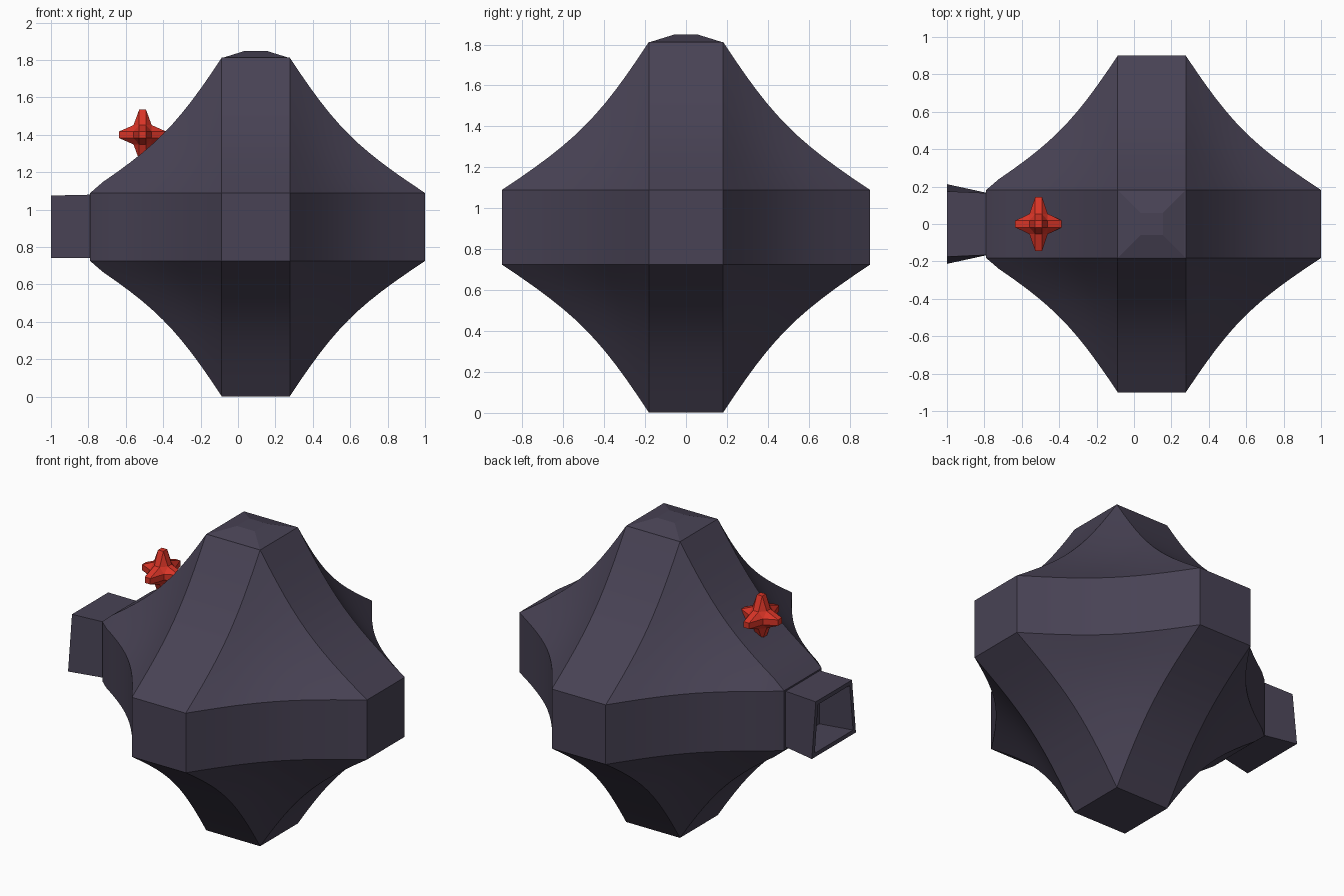
import bpy, bmesh, math
from itertools import product

if "Cube" in bpy.data.objects:
    bpy.data.objects.remove(bpy.data.objects["Cube"])


def material(name, rgb):
    m = bpy.data.materials.new(name)
    m.diffuse_color = (*rgb, 1)
    m.use_nodes = True
    m.node_tree.nodes["Principled BSDF"].inputs["Base Color"].default_value = m.diffuse_color
    return m


dark = material("dark_slate", (0.065, 0.055, 0.09))
red = material("red", (0.7, 0.035, 0.02))


def finish(bm, name, mat, angle=None):
    bmesh.ops.recalc_face_normals(bm, faces=bm.faces)
    me = bpy.data.meshes.new(name)
    bm.to_mesh(me)
    bm.free()
    ob = bpy.data.objects.new(name, me)
    bpy.context.collection.objects.link(ob)
    me.materials.append(mat)
    if angle:
        bpy.ops.object.select_all(action='DESELECT')
        ob.select_set(True)
        bpy.context.view_layer.objects.active = ob
        bpy.ops.object.shade_smooth_by_angle(angle=math.radians(angle))
    return ob


def six_point_solid(name, centre, reach, flat, n, sag, mat, angle=None):
    """Six square ends joined by concave strips and eight concave corner patches."""
    bm = bmesh.new()
    V = {}
    signs = list(product((-1, 1), repeat=3))
    idx = [(i, j, n - i - j) for i in range(n + 1) for j in range(n + 1 - i)]
    for s in signs:
        for t in idx:
            a, b, c = (q / n for q in t)
            f = 1 - sag * (a * b + b * c + c * a)
            V[t, s] = bm.verts.new([centre[k] + s[k] * (flat + (reach[k] - flat) * f * t[k] / n)
                                    for k in range(3)])
        # corner patch
        for i, j, k in idx:
            if k > 0:
                bm.faces.new([V[t, s] for t in ((i, j, k), (i + 1, j, k - 1), (i, j + 1, k - 1))])
            if k > 1:
                bm.faces.new([V[t, s] for t in ((i + 1, j, k - 1), (i + 1, j + 1, k - 2), (i, j + 1, k - 1))])
    for ax in range(3):
        u, v = (ax + 1) % 3, (ax + 2) % 3

        def sign(a, b, c):
            s = [0] * 3
            s[ax], s[u], s[v] = a, b, c
            return tuple(s)

        def step(q):
            t = [0] * 3
            t[u], t[v] = q, n - q
            return tuple(t)
        # strips running along the plane across this axis
        for b, c in product((-1, 1), repeat=2):
            for q in range(n):
                lo, hi = sign(-1, b, c), sign(1, b, c)
                bm.faces.new([V[step(q), lo], V[step(q), hi], V[step(q + 1), hi], V[step(q + 1), lo]])
        # square ends
        tip = tuple(n if k == ax else 0 for k in range(3))
        for a in (-1, 1):
            bm.faces.new([V[tip, sign(a, b, c)] for b, c in ((-1, -1), (1, -1), (1, 1), (-1, 1))])
    return finish(bm, name, mat, angle)


def loft(name, rings, mat, close_start=True, close_end=True):
    bm = bmesh.new()
    R = [[bm.verts.new(p) for p in r] for r in rings]
    for p, q in zip(R, R[1:]):
        for i in range(4):
            j = (i + 1) % 4
            bm.faces.new([p[i], p[j], q[j], q[i]])
    if close_start:
        bm.faces.new(R[0])
    if close_end:
        bm.faces.new(R[-1])
    return finish(bm, name, mat)


# Main body, left end trimmed where the spout joins
body = six_point_solid("body", (0.095, 0, 0.907), (0.905, 0.9, 0.905), 0.182, 12, 0.52, dark, 25)
for v in body.data.vertices:
    v.co.x = max(v.co.x, -0.79)


# Low bevelled cap on top
def square(h, z):
    return [(0.095 + h * a, h * b, z) for a, b in ((-1, -1), (1, -1), (1, 1), (-1, 1))]


loft("top_cap", [square(0.182, 1.81), square(0.06, 1.848)], dark)


# Hollow square spout, flaring at its lower edge
def end(x, top, bottom, z0, z1):
    return [(x, -bottom, z0), (x, bottom, z0), (x, top, z1), (x, -top, z1)]


loft("spout", [end(-0.78, 0.165, 0.165, 0.74, 1.08),
               end(-1.0, 0.175, 0.213, 0.74, 1.075),
               end(-1.0, 0.152, 0.185, 0.765, 1.05),
               end(-0.80, 0.145, 0.145, 0.765, 1.055)], dark)

# Small red six-pointed star
six_point_solid("star", (-0.51, 0, 1.4), (0.125, 0.145, 0.135), 0.018, 2, 1.7, red)
